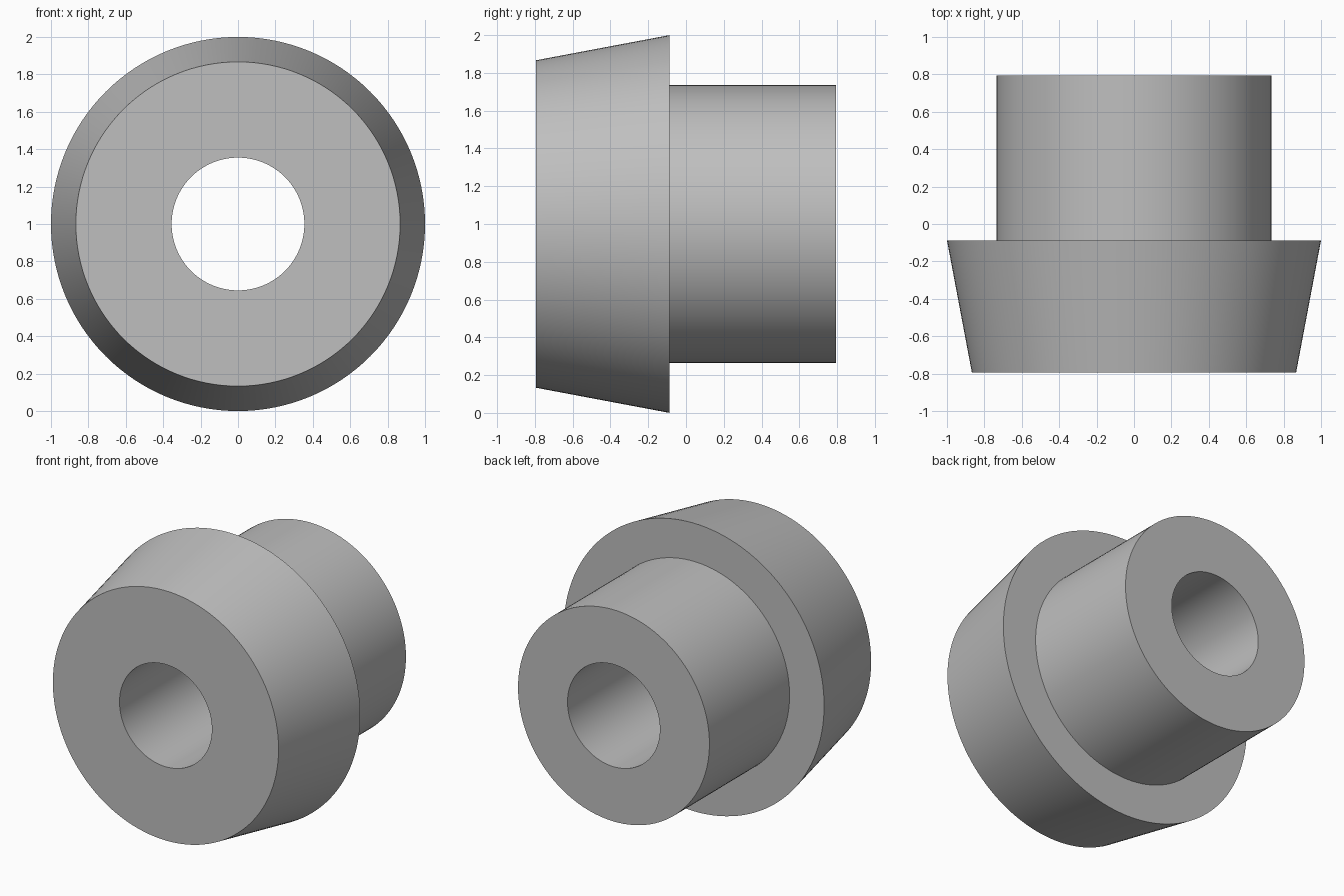
import bpy
import bmesh
from math import cos, sin, tau, radians

cube = bpy.data.objects.get("Cube")
if cube:
    bpy.data.objects.remove(cube, do_unlink=True)

SEGMENTS = 128
FRONT, STEP, BACK = -0.793, -0.087, 0.793
BORE, SLEEVE, NOSE, FLANGE = 0.355, 0.735, 0.867, 1.0

# Plain grey material
grey = bpy.data.materials.new("plain grey")
grey.use_nodes = True
colour = (0.52, 0.52, 0.52, 1)
grey.diffuse_color = colour
grey.node_tree.nodes["Principled BSDF"].inputs["Base Color"].default_value = colour

# Closed cross-section (radius, y): bore, tapered head, shoulder, sleeve
profile = [(BORE, FRONT), (NOSE, FRONT), (FLANGE, STEP),
           (SLEEVE, STEP), (SLEEVE, BACK), (BORE, BACK)]


def lathe(name, section, material):
    """Revolve a closed section about the y axis through z = 1."""
    bm = bmesh.new()
    rings = []
    for radius, y in section:
        angles = [tau * i / SEGMENTS for i in range(SEGMENTS)]
        rings.append([bm.verts.new((radius * cos(a), y, 1 + radius * sin(a)))
                      for a in angles])
    for ring, following in zip(rings, rings[1:] + rings[:1]):
        for i in range(SEGMENTS):
            j = (i + 1) % SEGMENTS
            bm.faces.new((ring[i], ring[j], following[j], following[i]))
    bmesh.ops.recalc_face_normals(bm, faces=bm.faces)
    mesh = bpy.data.meshes.new(name)
    bm.to_mesh(mesh)
    bm.free()
    mesh.materials.append(material)
    obj = bpy.data.objects.new(name, mesh)
    bpy.context.collection.objects.link(obj)
    return obj


# Flanged bushing with a straight through bore
bushing = lathe("flanged_bushing", profile, grey)
bpy.ops.object.select_all(action='DESELECT')
bushing.select_set(True)
bpy.context.view_layer.objects.active = bushing
bpy.ops.object.shade_smooth_by_angle(angle=radians(30))
